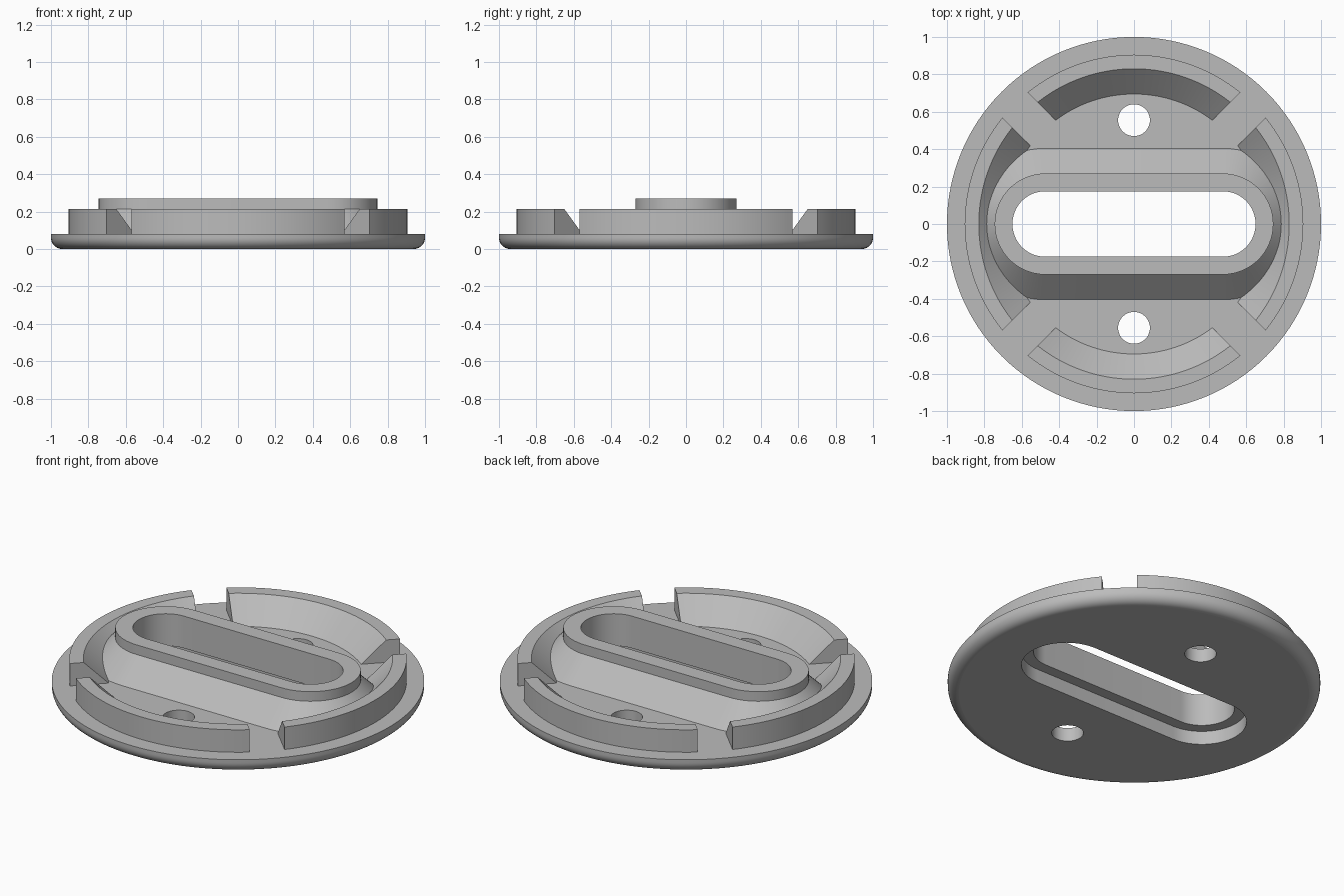
import bpy, bmesh
from math import sin, cos, pi, asin, radians
from mathutils import Matrix

cube = bpy.data.objects.get("Cube")
if cube:
    bpy.data.objects.remove(cube, do_unlink=True)

grey = bpy.data.materials.new("plain grey")
grey.use_nodes = True
grey.diffuse_color = (0.5, 0.5, 0.5, 1)
grey.node_tree.nodes["Principled BSDF"].inputs["Base Color"].default_value = (0.5, 0.5, 0.5, 1)

FLOOR, LIP, TOP = 0.08, 0.213, 0.27   # height levels
SLOT_HALF = 0.475                    # centre of the slot's round ends


def circle(r, n=128):
    return [(r * cos(2 * pi * i / n), r * sin(2 * pi * i / n)) for i in range(n)]


def stadium(r, n=32):
    ends = [(1, -pi / 2), (-1, pi / 2)]
    return [(s * SLOT_HALF + r * cos(a + pi * i / n), r * sin(a + pi * i / n))
            for s, a in ends for i in range(n + 1)]


def loft(name, loops, wrap_rows=False, closed_loops=True):
    """Skin a list of point loops; join last to first or cap the ends."""
    bm = bmesh.new()
    rows = [[bm.verts.new(p) for p in loop] for loop in loops]
    pairs = list(zip(rows, rows[1:])) + ([(rows[-1], rows[0])] if wrap_rows else [])
    for a, b in pairs:
        n = len(a)
        for i in range(n if closed_loops else n - 1):
            j = (i + 1) % n
            bm.faces.new((a[i], a[j], b[j], b[i]))
    if not closed_loops:
        bm.faces.new([row[0] for row in rows])
        bm.faces.new([row[-1] for row in rows])
    elif not wrap_rows:
        bm.faces.new(rows[0])
        bm.faces.new(rows[-1])
    bmesh.ops.recalc_face_normals(bm, faces=bm.faces)
    mesh = bpy.data.meshes.new(name)
    bm.to_mesh(mesh)
    bm.free()
    mesh.materials.append(grey)
    obj = bpy.data.objects.new(name, mesh)
    bpy.context.collection.objects.link(obj)
    return obj


def at(points, z):
    return [(x, y, z) for x, y in points]


def activate(obj):
    bpy.ops.object.select_all(action='DESELECT')
    obj.select_set(True)
    bpy.context.view_layer.objects.active = obj


def finish(obj):
    """Smooth the round walls, keep level faces flat."""
    activate(obj)
    bpy.ops.object.shade_smooth_by_angle(angle=radians(30))
    for f in obj.data.polygons:
        if abs(f.normal.z) > 0.999:
            f.use_smooth = False


def cut(obj, cutter):
    cutter.hide_render = True
    mod = obj.modifiers.new("cut", 'BOOLEAN')
    mod.operation, mod.solver, mod.object = 'DIFFERENCE', 'EXACT', cutter
    activate(obj)
    bpy.ops.object.modifier_apply(modifier=mod.name)
    bpy.data.objects.remove(cutter, do_unlink=True)


# Base plate with a rounded lower rim
ROUND = 0.06
rim = [(1 - ROUND + ROUND * sin(a), ROUND - ROUND * cos(a))
       for a in (i * pi / 16 for i in range(9))] + [(1, FLOOR)]
base = loft("base_plate", [at(circle(r), z) for r, z in rim])

# Wide slot recess and two screw holes through the plate
cut(base, loft("slot_cutter", [at(stadium(0.24), z) for z in (-0.1, 0.2)]))
for y in (-0.555, 0.555):
    hole = [(px, py + y) for px, py in circle(0.085, 48)]
    cut(base, loft("hole_cutter", [at(hole, z) for z in (-0.1, 0.2)]))
finish(base)

# Slot collar: straight lip above a sloping skirt
collar_profile = [(0.175, FLOOR), (0.175, TOP), (0.27, TOP), (0.27, LIP), (0.405, FLOOR)]
collar = loft("slot_collar", [at(stadium(r), z) for r, z in collar_profile], wrap_rows=True)
finish(collar)

# Four curved wall segments, parted by straight diagonal gaps
HALF_GAP, STEPS = 0.095, 32
wall_profile = [(0.695, FLOOR), (0.83, LIP), (0.905, LIP), (0.905, FLOOR)]


def wall_arc(r, z):
    reach = pi / 4 - asin(HALF_GAP / r)
    angles = [reach * (2 * i / STEPS - 1) for i in range(STEPS + 1)]
    return [(r * cos(a), r * sin(a), z) for a in angles]


for k, side in enumerate(("left", "back", "right", "front")):
    wall = loft("wall_" + side, [wall_arc(r, z) for r, z in wall_profile],
                wrap_rows=True, closed_loops=False)
    wall.data.transform(Matrix.Rotation(k * pi / 2, 4, 'Z'))
    finish(wall)
